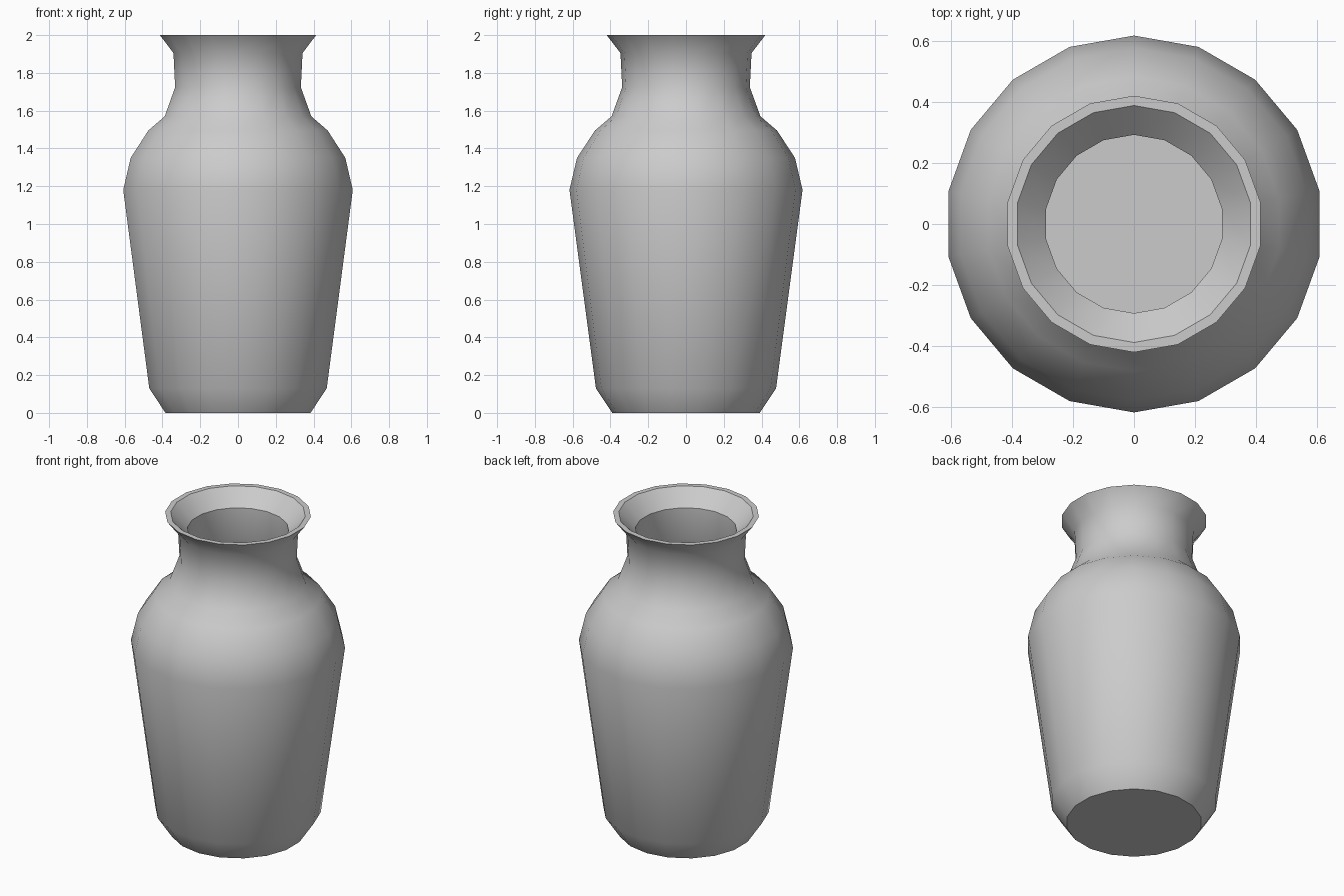
import bpy, bmesh
from math import sin, cos, tau, radians

if "Cube" in bpy.data.objects:
    bpy.data.objects.remove(bpy.data.objects["Cube"])

SIDES = 18

# Closed wall profile (radius, height): up the outside, over the rim, down the inside
outer = [(0.39, 0), (0.477, 0.13), (0.617, 1.18), (0.577, 1.35), (0.482, 1.495),
         (0.394, 1.57), (0.338, 1.724), (0.347, 1.905), (0.42, 2.0)]
inner = [(0.388, 2.0), (0.292, 1.905), (0.292, 1.71), (0.36, 1.54), (0.447, 1.46),
         (0.532, 1.33), (0.567, 1.18), (0.43, 0.145), (0.365, 0.05)]


def lathe(name, profile):
    """Revolve a profile about z and cap both ends."""
    bm = bmesh.new()
    rings = []
    for r, z in profile:
        angles = [tau * (i / SIDES + 0.25) for i in range(SIDES)]
        rings.append([bm.verts.new((r * cos(a), r * sin(a), z)) for a in angles])
    for low, high in zip(rings, rings[1:]):
        for i in range(SIDES):
            j = (i + 1) % SIDES
            bm.faces.new((low[i], low[j], high[j], high[i]))
    bm.faces.new(rings[0][::-1])
    bm.faces.new(rings[-1])
    bmesh.ops.recalc_face_normals(bm, faces=bm.faces)
    mesh = bpy.data.meshes.new(name)
    bm.to_mesh(mesh)
    bm.free()
    obj = bpy.data.objects.new(name, mesh)
    bpy.context.collection.objects.link(obj)
    return obj


# Hollow vase with smooth walls and crisp rim and base edges
vase = lathe("vase", outer + inner)
bpy.context.view_layer.objects.active = vase
vase.select_set(True)
bpy.ops.object.shade_smooth_by_angle(angle=radians(40))
